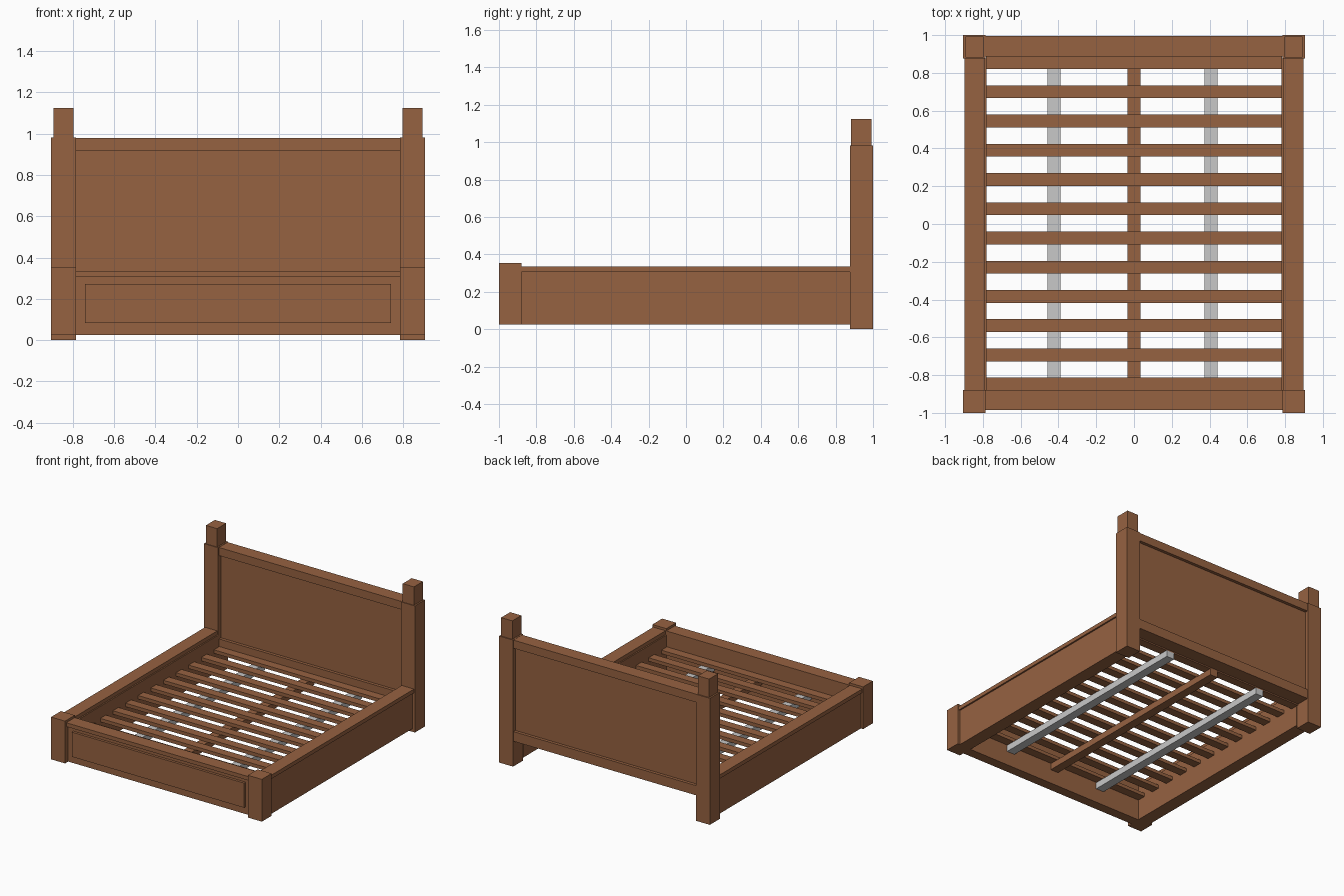
import bpy, bmesh

if "Cube" in bpy.data.objects:
    bpy.data.objects.remove(bpy.data.objects["Cube"])


def material(name, rgb):
    m = bpy.data.materials.new(name)
    m.diffuse_color = (*rgb, 1.0)
    m.use_nodes = True
    m.node_tree.nodes["Principled BSDF"].inputs["Base Color"].default_value = m.diffuse_color
    return m


WOOD = material("warm_brown_wood", (0.305, 0.122, 0.053))
METAL = material("light_grey_metal", (0.58, 0.58, 0.58))


def box(name, x, y, z, mat=WOOD):
    """Box from (min, max) ranges on each axis."""
    bm = bmesh.new()
    bmesh.ops.create_cube(bm, size=1.0)
    for v in bm.verts:
        for i, (lo, hi) in enumerate((x, y, z)):
            v.co[i] = lo if v.co[i] < 0 else hi
    me = bpy.data.meshes.new(name)
    bm.to_mesh(me)
    bm.free()
    me.materials.append(mat)
    ob = bpy.data.objects.new(name, me)
    bpy.context.collection.objects.link(ob)
    return ob


def pair(name, x, y, z):
    """Same box on the right and the left."""
    box(name + "_right", x, y, z)
    box(name + "_left", (-x[1], -x[0]), y, z)


# headboard posts with narrower tops
pair("headboard_post", (0.785, 0.905), (0.877, 1.0), (0.0, 0.982))
pair("headboard_post_top", (0.797, 0.893), (0.882, 0.992), (0.982, 1.125))

# headboard: top and bottom rails with a recessed panel between the posts
box("headboard_top_rail", (-0.785, 0.785), (0.888, 0.995), (0.917, 0.98))
box("headboard_bottom_rail", (-0.785, 0.785), (0.888, 0.995), (0.195, 0.27))
box("headboard_panel", (-0.785, 0.785), (0.912, 0.971), (0.27, 0.917))

# foot posts
pair("foot_post", (0.785, 0.905), (-1.0, -0.88), (0.025, 0.353))

# footboard with cap and raised front panel
box("footboard", (-0.785, 0.785), (-0.962, -0.885), (0.025, 0.305))
box("footboard_cap", (-0.785, 0.785), (-0.985, -0.88), (0.305, 0.335))
box("footboard_raised_panel", (-0.74, 0.74), (-0.982, -0.962), (0.082, 0.273))

# side rails with caps
pair("side_rail", (0.782, 0.885), (-0.88, 0.877), (0.025, 0.305))
pair("side_rail_cap", (0.792, 0.897), (-0.88, 0.877), (0.305, 0.335))

# mattress slats
for i in range(12):
    yc = 0.855 - i * 0.1548
    box(f"slat_{i + 1}", (-0.783, 0.783), (yc - 0.034, yc + 0.034), (0.185, 0.212))

# support beams under the slats
for name, xc, mat in (("left_support_beam", -0.424, METAL),
                      ("centre_support_beam", 0.0, WOOD),
                      ("right_support_beam", 0.407, METAL)):
    box(name, (xc - 0.034, xc + 0.034), (-0.89, 0.89), (0.135, 0.185), mat)
